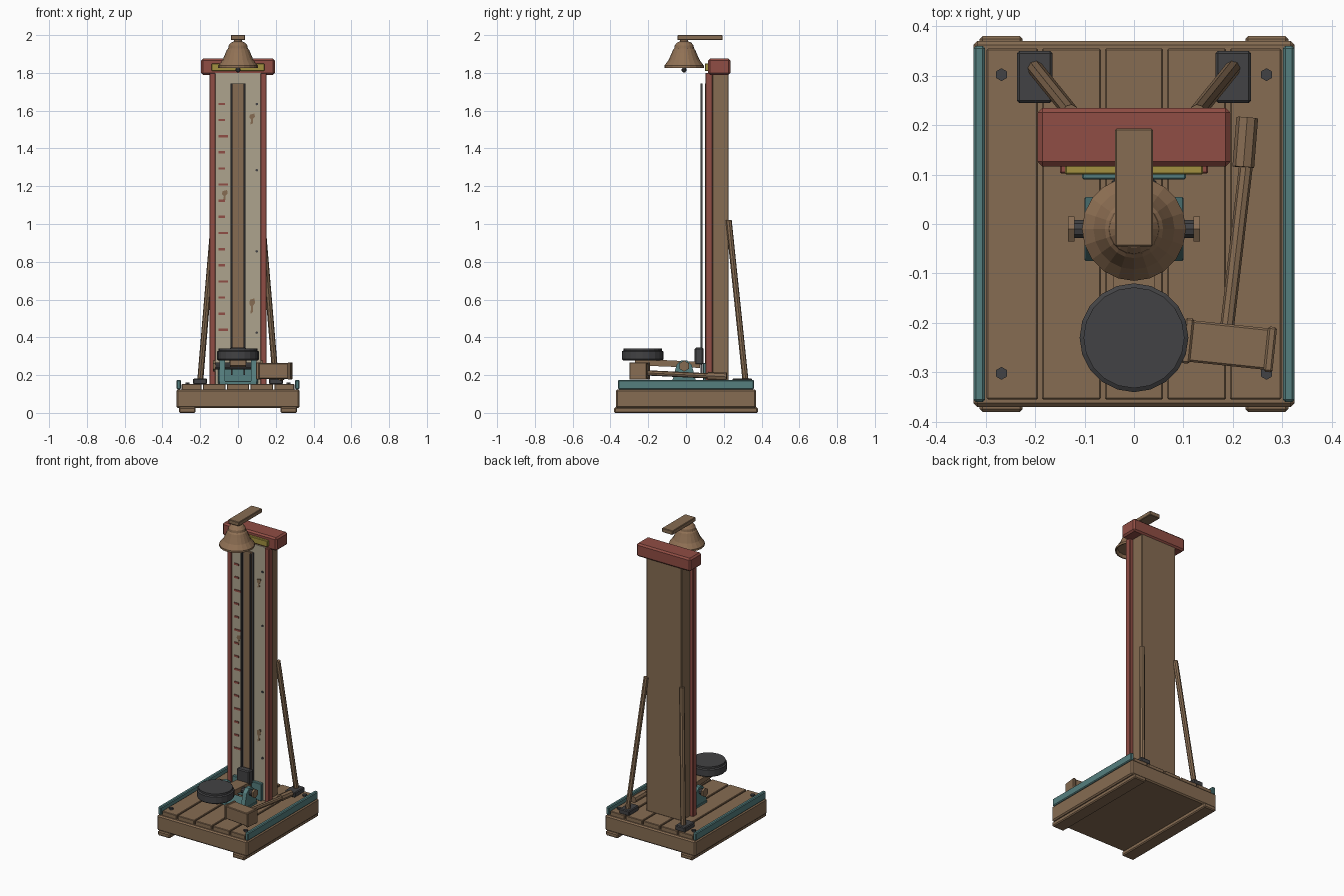
import bpy, bmesh, math
from mathutils import Vector, Matrix

if "Cube" in bpy.data.objects:
    bpy.data.objects.remove(bpy.data.objects["Cube"])


def material(name, r, g, b):
    m = bpy.data.materials.new(name)
    m.use_nodes = True
    m.diffuse_color = (r, g, b, 1)
    m.node_tree.nodes["Principled BSDF"].inputs["Base Color"].default_value = (r, g, b, 1)
    return m


WOOD = material("brown wood", 0.24, 0.15, 0.085)
BRONZE = material("bell bronze", 0.28, 0.165, 0.09)
RED = material("faded red paint", 0.28, 0.075, 0.058)
TEAL = material("teal paint", 0.09, 0.21, 0.21)
CREAM = material("cream board", 0.42, 0.37, 0.27)
YELLOW = material("mustard paint", 0.36, 0.28, 0.05)
IRON = material("dark iron", 0.055, 0.055, 0.058)


def finish(name, bm, mat, bevel=0):
    bmesh.ops.recalc_face_normals(bm, faces=bm.faces)
    mesh = bpy.data.meshes.new(name)
    bm.to_mesh(mesh)
    bm.free()
    mesh.materials.append(mat)
    ob = bpy.data.objects.new(name, mesh)
    bpy.context.collection.objects.link(ob)
    if bevel:
        mod = ob.modifiers.new("worn edges", 'BEVEL')
        mod.width = bevel
        mod.segments = 1
    return ob


def box(name, x, y, z, mat, bevel=0):
    """Box from (min, max) pairs on each axis."""
    bm = bmesh.new()
    bmesh.ops.create_cube(bm, size=1)
    for v in bm.verts:
        v.co = [(a + b) / 2 + c * (b - a) for (a, b), c in zip((x, y, z), v.co)]
    return finish(name, bm, mat, bevel)


def rod(name, start, end, radius, mat, sides=6, bevel=0):
    """Straight prism between two points."""
    a, b = Vector(start), Vector(end)
    bm = bmesh.new()
    bmesh.ops.create_cone(bm, cap_ends=True, segments=sides, radius1=radius,
                          radius2=radius, depth=(b - a).length)
    turn = (b - a).to_track_quat('Z', 'Y').to_matrix().to_4x4()
    bm.transform(Matrix.Translation((a + b) / 2) @ turn)
    return finish(name, bm, mat, bevel)


def lathe(name, profile, centre, mat, sides):
    """Closed shape turned from (radius, height) points."""
    bm = bmesh.new()
    rings = []
    for r, z in profile:
        rings.append([bm.verts.new((centre[0] + r * math.cos(i * math.tau / sides),
                                    centre[1] + r * math.sin(i * math.tau / sides), z))
                      for i in range(sides)])
    for low, high in zip(rings, rings[1:]):
        for i in range(sides):
            j = (i + 1) % sides
            bm.faces.new((low[i], low[j], high[j], high[i]))
    bm.faces.new(rings[0])
    bm.faces.new(rings[-1])
    return finish(name, bm, mat)


def plate(name, points, axis, near, far, mat):
    """Extrude an outline along x (points are y, z) or y (points are x, z)."""
    bm = bmesh.new()
    def at(d):
        return [bm.verts.new((d, p, q) if axis == 'x' else (p, d, q)) for p, q in points]
    a, b = at(near), at(far)
    bm.faces.new(a)
    bm.faces.new(b)
    for i in range(len(a)):
        j = (i + 1) % len(a)
        bm.faces.new((a[i], a[j], b[j], b[i]))
    return finish(name, bm, mat)


def span(s, a, b):
    return tuple(sorted((s * a, s * b)))


# Platform, deck planks and runners
box("platform", (-.325, .325), (-.37, .37), (.025, .125), WOOD, .008)
edges = [-.302, -.19, -.063, .063, .19, .302]
for a, b in zip(edges, edges[1:]):
    box("deck_plank", (a + .004, b - .004), (-.355, .355), (.12, .152), WOOD, .003)
for s in (-1, 1):
    box("runner", span(s, .225, .312), (-.38, .38), (0, .03), WOOD, .006)
    box("side_rail", span(s, .301, .325), (-.36, .36), (.125, .175), TEAL, .005)
    for y in (-.302, .302):
        rod("deck_bolt", (s * .268, y, .15), (s * .268, y, .162), .013, IRON)

# Tower with painted front board
box("tower_body", (-.128, .128), (.138, .226), (.15, 1.81), WOOD, .004)
box("score_board", (-.125, .125), (.11, .14), (.15, 1.8), CREAM)
for s in (-1, 1):
    box("tower_trim", span(s, .12, .15), (.102, .141), (.15, 1.8), RED, .003)
box("tower_cap", (-.195, .195), (.116, .235), (1.79, 1.875), RED, .01)
box("cap_sign", (-.14, .14), (.1, .12), (1.81, 1.85), YELLOW, .003)
box("tower_kick_plate", (-.105, .105), (.09, .112), (.152, .265), TEAL, .003)

# Score marks, nails and worn patches
for i in range(15):
    z = .44 + i * .0854
    right = -.052 if i % 3 == 0 else -.07
    box("score_mark", (-.102, right), (.106, .112), (z - .006, z + .006), RED)
for z in (.425, .855, 1.285, 1.635):
    rod("board_nail", (.1, .112, z), (.1, .104, z), .007, IRON)
worn = [(-.6, -1), (.3, -.7), (.2, 0), (.9, .4), (.7, 1), (-.7, .8), (-.9, .3), (-.3, -.1)]
for x, z, h in ((.075, 1.555, .03), (.075, .565, .042), (-.07, 1.15, .03)):
    plate("worn_patch", [(x + .017 * p, z + h * q) for p, q in worn], 'y', .107, .111, WOOD)

# Guide track and sliding striker
box("track_board", (-.03, .03), (.1, .111), (.2, 1.745), WOOD)
for s in (-1, 1):
    box("track_edge", span(s, .028, .039), (.102, .111), (.2, 1.745), IRON)
    box("guide_rail", span(s, .028, .037), (.077, .088), (.2, 1.745), IRON)
box("striker", (-.045, .045), (.046, .092), (.255, .345), IRON, .006)

# Rear braces with iron shoes
for s in (-1, 1):
    rod("rear_brace", (s * .2, .315, .17), (s * .128, .226, 1.02), .016, WOOD, 8)
    box("brace_shoe", span(s, .165, .237), (.245, .35), (.15, .183), IRON, .005)

# Bell with hanging arm and clapper
box("bell_arm", (-.038, .038), (-.045, .193), (1.973, 2), WOOD, .003)
lathe("bell", [(.09, 1.845), (.098, 1.826), (.105, 1.826), (.105, 1.838), (.082, 1.868),
               (.066, 1.905), (.059, 1.922), (.052, 1.93), (.05, 1.945), (.038, 1.96),
               (.022, 1.967), (.02, 1.975)], (0, -.01), BRONZE, 20)
rod("clapper_stem", (0, -.01, 1.85), (0, -.01, 1.815), .006, IRON)
lathe("clapper", [(.006, 1.803), (.014, 1.811), (.014, 1.82), (.006, 1.828)],
      (0, -.01), IRON, 10)

# Pivot stand and axle
box("pivot_base", (-.1, .1), (-.075, .055), (.15, .168), TEAL, .003)
side = [(-.075, .16), (.055, .16), (.03, .255), (.005, .278), (-.025, .278), (-.05, .255)]
for s in (-1, 1):
    plate("pivot_bracket", side, 'x', s * .07, s * .098, TEAL)
    rod("axle_nut", (s * .12, -.01, .248), (s * .133, -.01, .248), .029, WOOD)
rod("pivot_axle", (-.125, -.01, .248), (.125, -.01, .248), .019, IRON, 10)

# Lever and strike pad
tilt = [(-.27, .252), (.075, .238), (.075, .27), (-.27, .287)]
plate("lever", tilt, 'x', -.042, .042, WOOD)
lathe("strike_pad", [(.104, .278), (.11, .284), (.11, .325), (.102, .33), (.102, .342)],
      (0, -.23), IRON, 20)

# Mallet lying on the deck
lay = Matrix.Translation((.193, -.245, .222)) @ Matrix.Rotation(math.radians(-6), 4, 'Z')
for name, x, half in (("mallet_head", (-.085, .085), .042),
                      ("mallet_band", (-.094, -.076), .046),
                      ("mallet_band", (.074, .092), .046)):
    part = box(name, x, (-half, half), (-half, half), WOOD, .004)
    part.data.transform(lay)
rod("mallet_handle", (.188, -.21, .212), (.229, .14, .195), .014, WOOD, 8)
rod("mallet_grip", (.221, .115, .196), (.229, .215, .191), .022, WOOD, 8)
